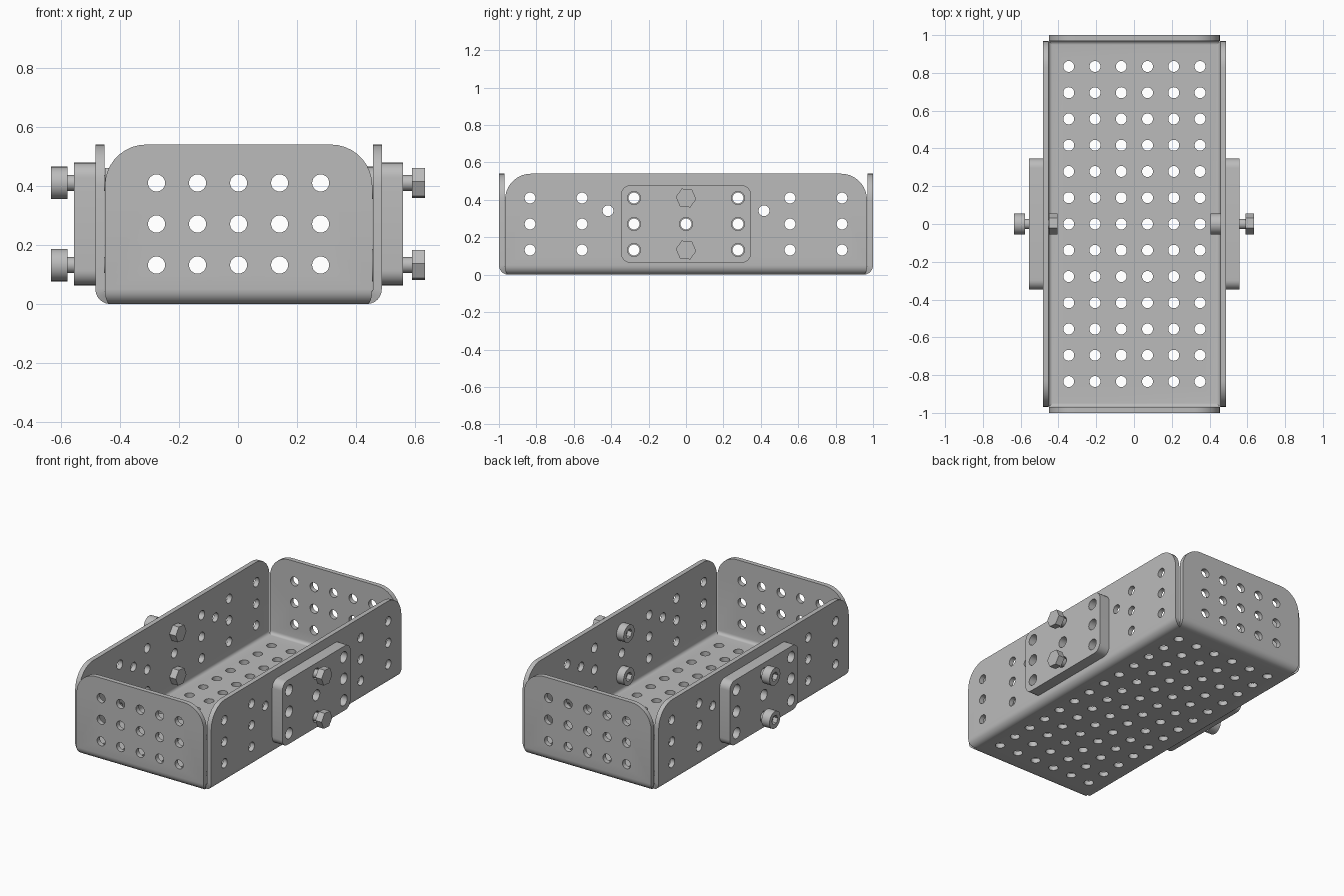
import bpy, bmesh, math
from mathutils import Matrix, Vector

if "Cube" in bpy.data.objects:
    bpy.data.objects.remove(bpy.data.objects["Cube"])

grey = bpy.data.materials.new("steel_grey")
grey.use_nodes = True
colour = (0.5, 0.5, 0.5, 1)
grey.diffuse_color = colour
grey.node_tree.nodes["Principled BSDF"].inputs["Base Color"].default_value = colour

CX = 0.002                      # tray centre line
HX, HY, TOP = 0.485, 1.0, 0.54  # tray half sizes and height
BEND, SHEET, ROUND = 0.05, 0.03, 0.14
PITCH = 0.139
LEVELS = [0.132 + PITCH * i for i in range(3)]
AXES = {"x": Matrix.Rotation(math.pi / 2, 4, "Y"),
        "y": Matrix.Rotation(math.pi / 2, 4, "X"),
        "z": Matrix.Identity(4)}


def finish(name, bm):
    bmesh.ops.recalc_face_normals(bm, faces=bm.faces)
    mesh = bpy.data.meshes.new(name)
    bm.to_mesh(mesh)
    bm.free()
    mesh.materials.append(grey)
    ob = bpy.data.objects.new(name, mesh)
    bpy.context.collection.objects.link(ob)
    return ob


def activate(ob):
    bpy.ops.object.select_all(action="DESELECT")
    ob.select_set(True)
    bpy.context.view_layer.objects.active = ob


def smooth(ob):
    activate(ob)
    bpy.ops.object.shade_smooth_by_angle(angle=math.radians(30))


def add_rod(bm, centre, axis, radius, length, sides=24):
    bmesh.ops.create_cone(bm, cap_ends=True, segments=sides, radius1=radius,
                          radius2=radius, depth=length,
                          matrix=Matrix.Translation(centre) @ AXES[axis])


def cut(ob, rods):
    """Drill all rods (centre, axis, radius, length, sides) out of an object."""
    bm = bmesh.new()
    for rod in rods:
        add_rod(bm, *rod)
    cutter = finish("hole_cutter", bm)
    cutter.hide_render = True
    activate(ob)
    mod = ob.modifiers.new("holes", "BOOLEAN")
    mod.operation, mod.solver, mod.object = "DIFFERENCE", "EXACT", cutter
    bpy.ops.object.modifier_apply(modifier=mod.name)
    bpy.data.objects.remove(cutter)


# Tray: flat floor with four folded flanges, separated at the corners
bm = bmesh.new()
fx, fy = HX - BEND, HY - BEND
floor = [bm.verts.new((CX + sx * fx, sy * fy, 0))
         for sx, sy in ((-1, -1), (1, -1), (1, 1), (-1, 1))]
bm.faces.new(floor)


def flange(a, b, out, along, start, half):
    """Fold a rounded flange up from floor edge a-b."""
    rows = []
    for i in range(1, 7):
        t = math.pi / 2 * i / 6
        rows.append((start + BEND * math.sin(t), BEND * (1 - math.cos(t)),
                     half + 0.018 * math.sin(t)))
    for i in range(10):
        t = math.pi / 2 * i / 9
        rows.append((start + BEND, TOP - ROUND + ROUND * math.sin(t),
                     half + 0.018 - ROUND * (1 - math.cos(t))))
    for d, z, w in rows:
        base = Vector((CX, 0, z)) + out * d
        c, e = bm.verts.new(base - along * w), bm.verts.new(base + along * w)
        bm.faces.new((a, b, e, c))
        a, b = c, e


X, Y = Vector((1, 0, 0)), Vector((0, 1, 0))
flange(floor[0], floor[1], -Y, X, fy, fx)
flange(floor[3], floor[2], Y, X, fy, fx)
flange(floor[0], floor[3], -X, Y, fx, fy)
flange(floor[1], floor[2], X, Y, fx, fy)
tray = finish("perforated_tray", bm)
# make the outer skin face outwards before thickening inwards
if tray.data.polygons[0].normal.z > 0:
    tray.data.flip_normals()
activate(tray)
thick = tray.modifiers.new("sheet", "SOLIDIFY")
thick.thickness, thick.offset, thick.use_even_offset = SHEET, -1, True
bpy.ops.object.modifier_apply(modifier=thick.name)

# Hole grids in floor, ends and sides
R = 0.029
rods = [((CX + (i - 2.5) * PITCH, (j - 6) * PITCH, 0), "z", R, 0.12)
        for i in range(6) for j in range(13)]
for s in (-1, 1):
    rods += [((CX + (i - 2) * PITCH, s * HY, z), "y", R, 0.12)
             for i in range(5) for z in LEVELS]
    rods += [((CX + s * HX, (j - 3) * 2 * PITCH, z), "x", R, 0.12)
             for j in range(7) for z in LEVELS]
    rods += [((CX + s * HX, k * PITCH * 3, 0.342), "x", R, 0.12) for k in (-1, 1)]
cut(tray, rods)
smooth(tray)

# Rounded mounting plates outside each long wall
for s, side in ((-1, "right"), (1, "left")):
    bm = bmesh.new()
    w, h, r, zc = 0.347, 0.2075, 0.05, LEVELS[1]
    ring = []
    for q, (cy, cz) in enumerate(((1, 1), (-1, 1), (-1, -1), (1, -1))):
        for i in range(9):
            t = math.pi / 2 * (q + i / 8)
            ring.append(bm.verts.new((CX + s * HX, cy * (w - r) + r * math.cos(t),
                                      zc + cz * (h - r) + r * math.sin(t))))
    face = bm.faces.new(ring)
    ext = bmesh.ops.extrude_face_region(bm, geom=[face])["geom"]
    bmesh.ops.translate(bm, vec=X * s * 0.072,
                        verts=[v for v in ext if isinstance(v, bmesh.types.BMVert)])
    plate = finish(side + "_mounting_plate", bm)
    # the extruded base face stays as the closing back face
    bm = bmesh.new()
    bm.from_mesh(plate.data)
    if any(not e.is_manifold for e in bm.edges):
        bmesh.ops.holes_fill(bm, edges=[e for e in bm.edges if e.is_boundary])
    bmesh.ops.recalc_face_normals(bm, faces=bm.faces)
    bm.to_mesh(plate.data)
    bm.free()
    cut(plate, [((CX + s * 0.52, j * 2 * PITCH, z), "x", 0.035, 0.2)
                for j in (-1, 0, 1) for z in LEVELS])
    smooth(plate)

# Bolts: socket cap towards -x, hex nut towards +x
CAP, NUT, LENGTH = 0.057, 0.044, 0.228
for x0, side in ((-0.634, "right"), (0.406, "left")):
    for z, place in ((LEVELS[0], "lower"), (LEVELS[2], "upper")):
        name = side + "_" + place
        bm = bmesh.new()
        add_rod(bm, (x0 + CAP / 2, 0, z), "x", 0.055, CAP, 32)
        cap = finish(name + "_bolt_cap", bm)
        cut(cap, [((x0, 0, z), "x", 0.03, 0.06, 6)])
        bm = bmesh.new()
        add_rod(bm, (x0 + LENGTH / 2 + 0.015, 0, z), "x", 0.027, LENGTH - 0.04)
        shank = finish(name + "_bolt_shank", bm)
        bm = bmesh.new()
        add_rod(bm, (x0 + LENGTH - NUT / 2, 0, z), "x", 0.055, NUT, 6)
        # points of the hexagon lie nearly level
        bmesh.ops.rotate(bm, verts=bm.verts, cent=(0, 0, z),
                         matrix=Matrix.Rotation(math.radians(-6), 3, "X"))
        nut = finish(name + "_hex_nut", bm)
        for ob in (cap, shank, nut):
            smooth(ob)
